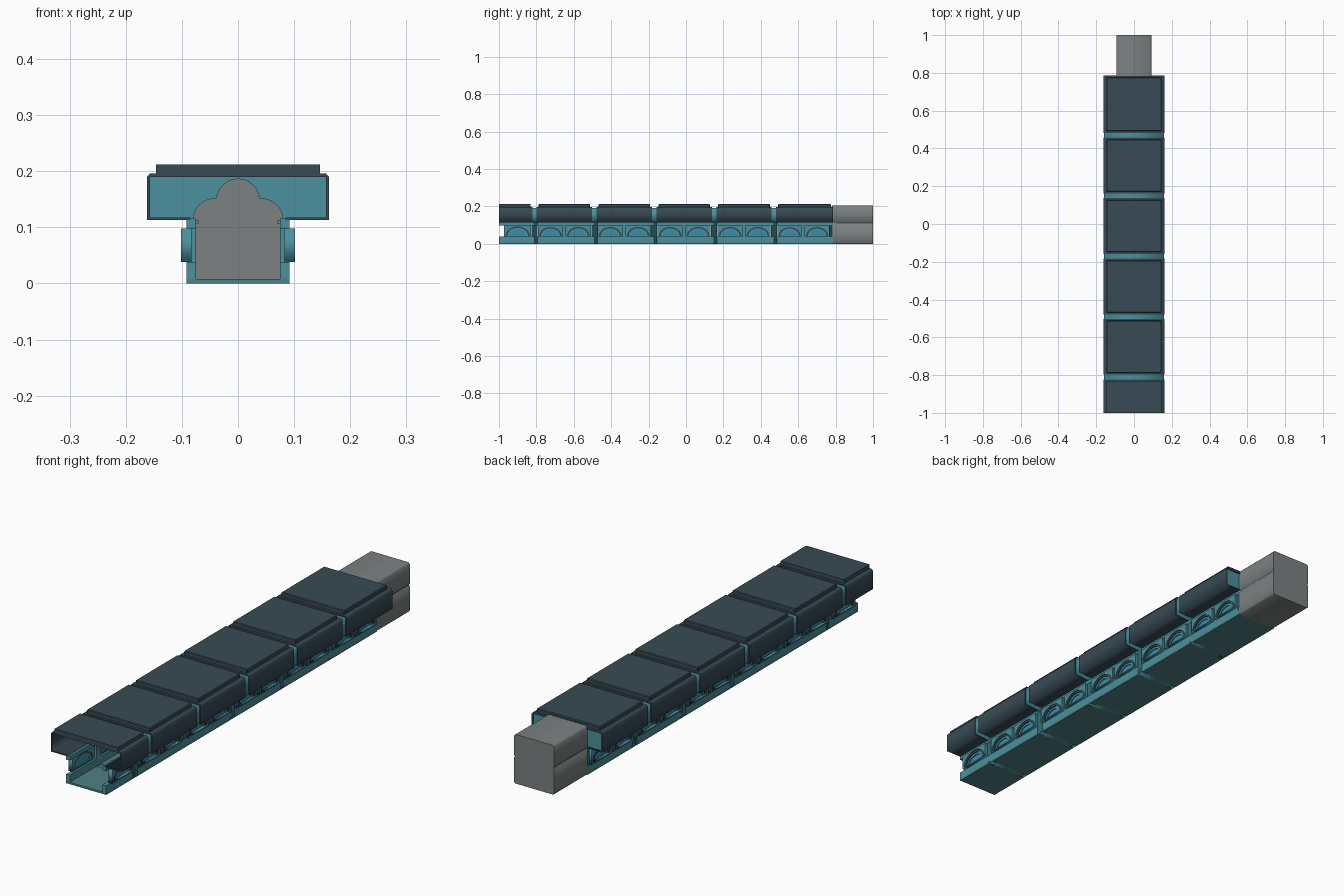
import bpy, math

if "Cube" in bpy.data.objects:
    bpy.data.objects.remove(bpy.data.objects["Cube"])

def mat(name, c):
    m = bpy.data.materials.new(name)
    m.diffuse_color = (*c, 1)
    m.use_nodes = True
    m.node_tree.nodes["Principled BSDF"].inputs["Base Color"].default_value = m.diffuse_color
    return m

DARK = mat("dark_slate", (0.04, 0.07, 0.09))
TEAL = mat("teal", (0.07, 0.28, 0.34))
FLOOR = mat("floor_green", (0.08, 0.22, 0.23))
GLASS = mat("blue_glass", (0.04, 0.27, 0.42))
GREY = mat("dark_grey", (0.2, 0.22, 0.22))

def prism(name, loops, a, b, axis, material):
    """Extrude closed 2D loops (later ones are holes) from a to b along y or x."""
    cu = bpy.data.curves.new(name, 'CURVE')
    cu.dimensions, cu.fill_mode, cu.extrude = '2D', 'BOTH', abs(b - a) / 2
    for loop in loops:
        s = cu.splines.new('POLY')
        s.points.add(len(loop) - 1)
        for p, (u, v) in zip(s.points, loop):
            p.co = (u, v, 0, 1)
        s.use_cyclic_u = True
    tmp = bpy.data.objects.new(name + "_curve", cu)
    bpy.context.collection.objects.link(tmp)
    bpy.context.view_layer.update()
    me = bpy.data.meshes.new_from_object(tmp)
    bpy.data.objects.remove(tmp)
    ob = bpy.data.objects.new(name, me)
    bpy.context.collection.objects.link(ob)
    me.materials.clear()
    me.materials.append(material)
    mid = (a + b) / 2
    if axis == 'y':
        ob.rotation_euler = (math.pi / 2, 0, 0)
        ob.location = (0, mid, 0)
    else:
        ob.rotation_euler = (math.pi / 2, 0, math.pi / 2)
        ob.location = (mid, 0, 0)
    return ob

def box(name, x0, x1, y0, y1, z0, z1, material, bevel=0):
    bpy.ops.mesh.primitive_cube_add(size=1, location=((x0+x1)/2, (y0+y1)/2, (z0+z1)/2))
    ob = bpy.context.object
    ob.name = name
    ob.scale = (x1 - x0, y1 - y0, z1 - z0)
    bpy.ops.object.transform_apply(location=False, rotation=False, scale=True)
    ob.data.materials.append(material)
    if bevel:
        m = ob.modifiers.new("bevel", 'BEVEL')
        m.width, m.segments = bevel, 1
    return ob

def mirror(pts):
    return pts + [(-x, z) for x, z in reversed(pts)]

def arc(cx, cz, r, a0, a1, n, sz=1.0):
    return [(cx + r * math.cos(math.radians(a0 + (a1 - a0) * i / n)),
             cz + r * sz * math.sin(math.radians(a0 + (a1 - a0) * i / n))) for i in range(n + 1)]

# Trefoil opening and the outline of the dividing ribs
trefoil = mirror([(0.075, 0.008), (0.075, 0.107), (0.070, 0.107), (0.070, 0.113), (0.080, 0.113)]
                 + arc(0.042, 0.113, 0.038, 10, 85, 7) + arc(0, 0.148, 0.038, 6, 88, 10))
rib_outline = mirror([(0.092, 0), (0.092, 0.113), (0.158, 0.118), (0.158, 0.191)])

# Hollow overhanging canopy section
canopy = mirror([(0.080, 0.113), (0.162, 0.113), (0.162, 0.195)]) 
canopy = [(0.085, 0.113), (0.162, 0.113), (0.162, 0.190), (0.157, 0.196)]
inner = [(0.157, 0.190), (0.157, 0.118), (0.085, 0.118)]
canopy_loop = canopy + [(-x, z) for x, z in reversed(canopy)] \
    + [(-x, z) for x, z in reversed(inner)] + inner

def window(y0, y1):
    """Raised arched panel with stepped surround and glass, on both sides."""
    c, r = (y0 + y1) / 2, (y1 - y0) / 2
    rect = [(y0, 0.038), (y1, 0.038), (y1, 0.098), (y0, 0.098)]
    hole = arc(c, 0.043, r - 0.007, 0, 180, 16, 0.78)
    mid = arc(c, 0.043, r - 0.017, 0, 180, 16, 0.78)
    small = arc(c, 0.043, r - 0.027, 0, 180, 16, 0.75)
    for s in (-1, 1):
        prism("window_panel", [rect, hole], s * 0.083, s * 0.102, 'x', TEAL)
        prism("window_arch_ring", [hole, mid], s * 0.084, s * 0.098, 'x', DARK)
        prism("window_arch_step", [mid, small], s * 0.084, s * 0.094, 'x', TEAL)
        prism("window_glass", [small], s * 0.086, s * 0.090, 'x', GLASS)

# Segments: the front one is cut off and left open
bounds = [-1.0, -0.81, -0.49, -0.17, 0.15, 0.47, 0.785]
for i, (p, q) in enumerate(zip(bounds, bounds[1:])):
    first, last = i == 0, i == len(bounds) - 2
    y0 = p if first else p + 0.012
    y1 = q if last else q - 0.012
    prism("canopy", [canopy_loop], y0, y1, 'y', DARK)
    box("roof_lid", -0.146, 0.146, y0 if first else y0 + 0.01, y1 - 0.01, 0.193, 0.212, DARK,
        0 if first else 0.003)
    box("floor", -0.092, 0.092, p, q - 0.002, 0, 0.008, FLOOR)
    for s in (-1, 1):
        a, b = sorted((s * 0.075, s * 0.092))
        box("lower_wall", a, b, p, q, 0.008, 0.038, TEAL)
        box("upper_wall", a, b, p, q, 0.098, 0.116, TEAL)
        if not first:
            m = (p + q) / 2
            box("mullion", a, b, m - 0.012, m + 0.012, 0.038, 0.098, TEAL)
    # dividing rib at the far end of the segment
    r0, r1 = (q - 0.022, q - 0.004) if last else (q - 0.016, q + 0.016)
    prism("arched_rib", [rib_outline, trefoil], r0, r1, 'y', TEAL)
    if first:
        window(-0.972, -0.828)
    else:
        window(p + 0.018, (p + q) / 2 - 0.007)
        window((p + q) / 2 + 0.007, q - 0.018)

# End room: hollow box with a side groove and chamfered top, closed at the back
shell = mirror([(0.088, 0), (0.092, 0.004), (0.092, 0.108), (0.089, 0.110), (0.089, 0.113),
                (0.092, 0.115), (0.092, 0.199), (0.086, 0.205)])
hollow = mirror([(0.084, 0.008), (0.084, 0.197)])
prism("end_room_shell", [shell, hollow], 0.781, 0.99, 'y', GREY)
prism("end_room_back", [shell], 0.99, 1.0, 'y', GREY)
